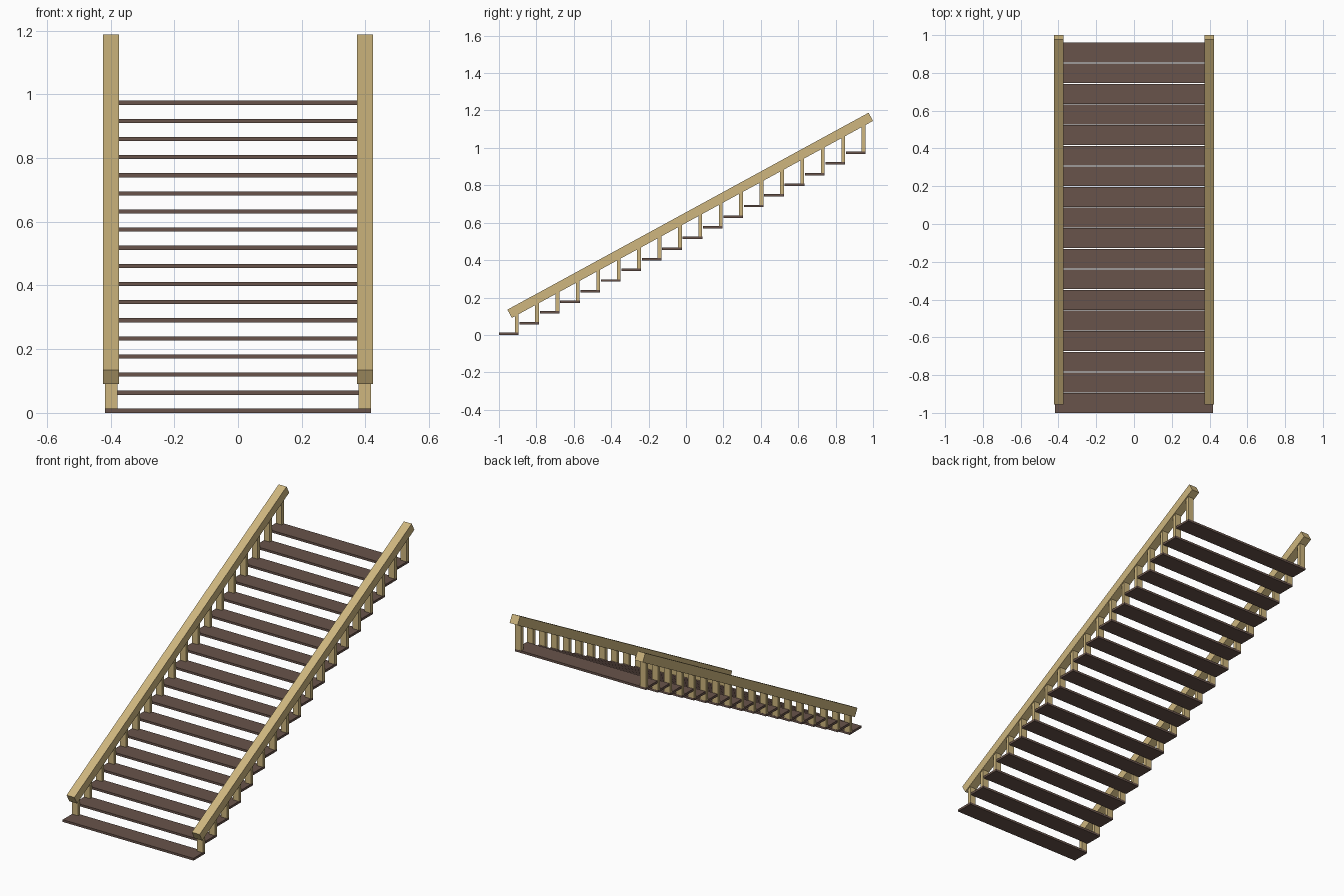
import bpy
import math

if "Cube" in bpy.data.objects:
    bpy.data.objects.remove(bpy.data.objects["Cube"])

STEPS = 18
RUN, RISE = 0.1091, 0.0569          # offset from one tread to the next
DEPTH, THICK, HALF_W = 0.105, 0.013, 0.417
RAIL = 0.05                         # square handrail section
RAIL_X = 0.399


def material(name, rgb):
    m = bpy.data.materials.new(name)
    m.diffuse_color = (*rgb, 1)
    m.use_nodes = True
    m.node_tree.nodes["Principled BSDF"].inputs["Base Color"].default_value = m.diffuse_color
    return m


wood = material("pale_wood", (0.62, 0.47, 0.21))
brown = material("dark_brown", (0.14, 0.088, 0.07))


def box(name, center, size, mat, tilt=0.0):
    bpy.ops.mesh.primitive_cube_add(size=1, location=center, rotation=(tilt, 0, 0))
    ob = bpy.context.object
    ob.name = name
    ob.scale = size
    ob.data.materials.append(mat)
    return ob


# Handrail centre line in the y-z plane
y0, z0, y1, z1 = -0.943, 0.113, 0.988, 1.166
slope = (z1 - z0) / (y1 - y0)
angle = math.atan(slope)
length = math.hypot(y1 - y0, z1 - z0)

for side, sx in (("left", -1), ("right", 1)):
    box(f"handrail_{side}", (sx * RAIL_X, (y0 + y1) / 2, (z0 + z1) / 2),
        (RAIL, length, RAIL), wood, angle)

for i in range(STEPS):
    front = -1 + i * RUN
    base = i * RISE
    # Open tread
    box(f"tread_{i + 1}", (0, front + DEPTH / 2, base + THICK / 2),
        (2 * HALF_W, DEPTH, THICK), brown)
    # Baluster on the back edge at each end, running up into the handrail
    y = front + DEPTH - 0.0105
    bottom = base + THICK
    top = z0 + slope * (y - y0)
    for side, sx in (("left", -1), ("right", 1)):
        box(f"baluster_{side}_{i + 1}", (sx * (HALF_W - 0.019), y, (bottom + top) / 2),
            (0.038, 0.02, top - bottom), wood)
